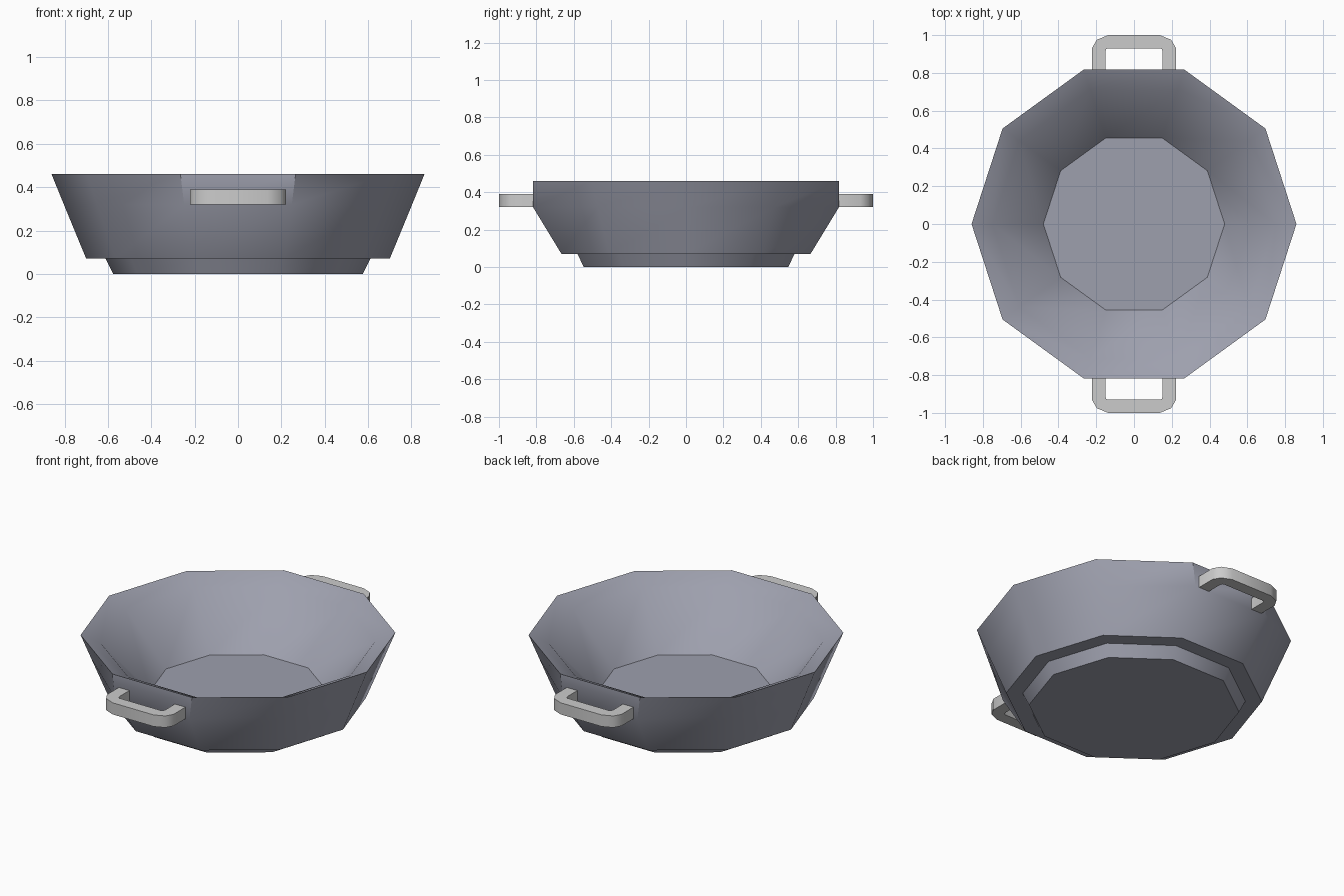
import bpy, math

if "Cube" in bpy.data.objects:
    bpy.data.objects.remove(bpy.data.objects["Cube"])

SIDES = 10
metal = bpy.data.materials.new("dark_metal")
metal.diffuse_color = (0.34, 0.35, 0.42, 1)
metal.use_nodes = True
metal.node_tree.nodes["Principled BSDF"].inputs["Base Color"].default_value = metal.diffuse_color


def add_mesh(name, verts, faces, angle, mat=None):
    mesh = bpy.data.meshes.new(name)
    mesh.from_pydata(verts, [], faces)
    mesh.update()
    obj = bpy.data.objects.new(name, mesh)
    bpy.context.collection.objects.link(obj)
    if mat:
        mesh.materials.append(mat)
    bpy.ops.object.select_all(action='DESELECT')
    obj.select_set(True)
    bpy.context.view_layer.objects.active = obj
    bpy.ops.object.shade_smooth_by_angle(angle=math.radians(angle))
    return obj


# Bowl: ten-sided profile from foot, up the outside, over the rim, down to the floor
profile = [(0.575, 0), (0.61, 0.07), (0.70, 0.07), (0.803, 0.32),
           (0.86, 0.46), (0.75, 0.41), (0.48, 0.12)]
PAD_RING = 3
rim_y = 0.86 * math.sin(math.radians(72))
verts = []
for k, (r, z) in enumerate(profile):
    for i in range(SIDES):
        a = 2 * math.pi * i / SIDES
        x, y = r * math.cos(a), r * math.sin(a)
        # Upright pads on front and back where the handles attach
        if k == PAD_RING and i in (2, 3, 7, 8):
            y = math.copysign(rim_y, y)
        verts.append((x, y, z))
faces = [tuple(reversed(range(SIDES)))]
for k in range(len(profile) - 1):
    for i in range(SIDES):
        j = (i + 1) % SIDES
        faces.append((k * SIDES + i, k * SIDES + j,
                      (k + 1) * SIDES + j, (k + 1) * SIDES + i))
faces.append(tuple(range((len(profile) - 1) * SIDES, len(profile) * SIDES)))
add_mesh("bowl", verts, faces, 40, metal)

# Handles: U-shaped flat bars with chamfered corners
outer = [(0.222, 0.80), (0.222, 0.932), (0.197, 0.975), (0.137, 1.0)]
inner = [(0.152, 0.80), (0.152, 0.91), (0.148, 0.925), (0.138, 0.93)]
outer += [(-x, y) for x, y in reversed(outer)]
inner += [(-x, y) for x, y in reversed(inner)]
n = len(outer)
for name, s in (("back_handle", 1), ("front_handle", -1)):
    # s * x turns the handle half a turn, keeping the face direction
    verts = [(s * x, s * y, z) for z in (0.32, 0.39)
             for path in (outer, inner) for x, y in path]
    ob, ib, ot, it = 0, n, 2 * n, 3 * n
    faces = []
    for i in range(n - 1):
        j = i + 1
        faces += [(ot + i, ot + j, it + j, it + i),
                  (ob + j, ob + i, ib + i, ib + j),
                  (ob + i, ob + j, ot + j, ot + i),
                  (ib + j, ib + i, it + i, it + j)]
    e = n - 1
    faces += [(ob, ot, it, ib), (ob + e, ib + e, it + e, ot + e)]
    add_mesh(name, verts, faces, 40)
